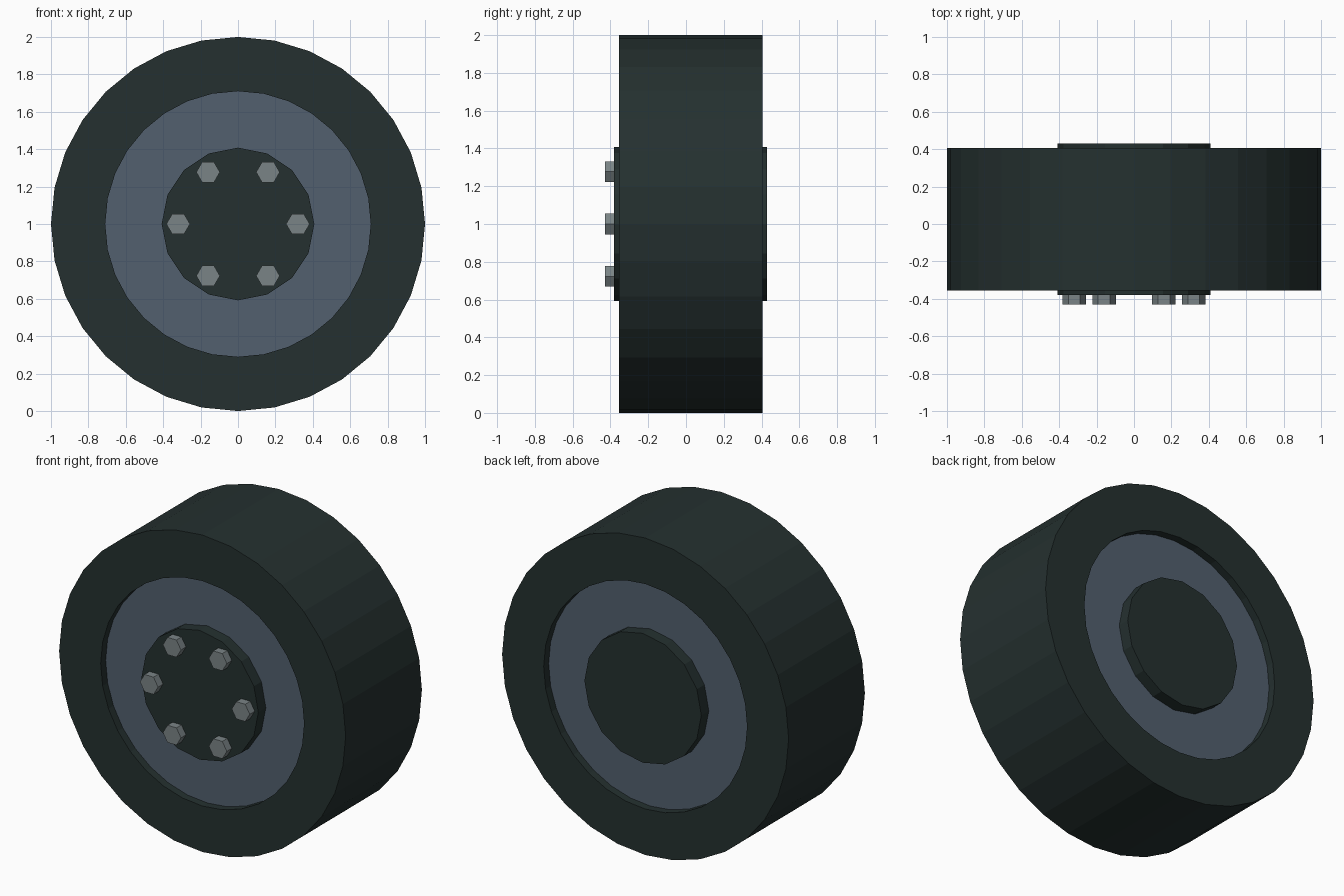
import bpy
import bmesh
from math import cos, sin, pi, tau
from mathutils import Vector

cube = bpy.data.objects.get("Cube")
if cube:
    bpy.data.objects.remove(cube, do_unlink=True)


def material(name, rgb):
    mat = bpy.data.materials.new(name)
    mat.use_nodes = True
    mat.diffuse_color = (*rgb, 1)
    mat.node_tree.nodes["Principled BSDF"].inputs["Base Color"].default_value = (*rgb, 1)
    return mat


rubber = material("dark rubber", (0.018, 0.030, 0.029))
rim_blue = material("slate blue rim", (0.085, 0.117, 0.158))
steel = material("grey steel", (0.195, 0.230, 0.238))


def lathe(name, profile, sides, mat, centre=(0, 0, 1), closed=False):
    """Turn a (radius, y) profile around the y axis, with flat facets."""
    bm = bmesh.new()
    verts = [bm.verts.new((r, y, 0)) for r, y in profile]
    pairs = list(zip(verts, verts[1:]))
    if closed:
        pairs.append((verts[-1], verts[0]))
    edges = [bm.edges.new(pair) for pair in pairs]
    bmesh.ops.spin(bm, geom=verts + edges, cent=(0, 0, 0), axis=(0, 1, 0),
                   angle=tau, steps=sides, use_merge=True)
    bmesh.ops.remove_doubles(bm, verts=bm.verts, dist=0.0005)
    # Merge coplanar wedges into clean end faces
    bmesh.ops.dissolve_limit(bm, angle_limit=0.01, verts=bm.verts, edges=bm.edges)
    bmesh.ops.recalc_face_normals(bm, faces=bm.faces)
    mesh = bpy.data.meshes.new(name)
    bm.to_mesh(mesh)
    bm.free()
    mesh.materials.append(mat)
    obj = bpy.data.objects.new(name, mesh)
    obj.location = Vector(centre)
    bpy.context.collection.objects.link(obj)
    return obj


def disc(name, radius, front, back, sides, mat, centre=(0, 0, 1)):
    profile = [(0, front), (radius, front), (radius, back), (0, back)]
    return lathe(name, profile, sides, mat, centre)


# Tyre: a thick ring with square shoulders
lathe("tyre", [(1, -0.355), (1, 0.405), (0.71, 0.405), (0.71, -0.355)],
      32, rubber, closed=True)

# Rim, recessed on both sides, and the hub standing proud of it
disc("rim", 0.71, -0.305, 0.355, 32, rim_blue)
disc("hub", 0.408, -0.38, 0.43, 16, rubber)

# Ring of hexagonal wheel bolts on the front of the hub
for i in range(6):
    a = i * pi / 3
    disc(f"wheel_bolt_{i + 1}", 0.063, -0.43, -0.36, 6, steel,
         (0.32 * cos(a), 0, 1 + 0.32 * sin(a)))
